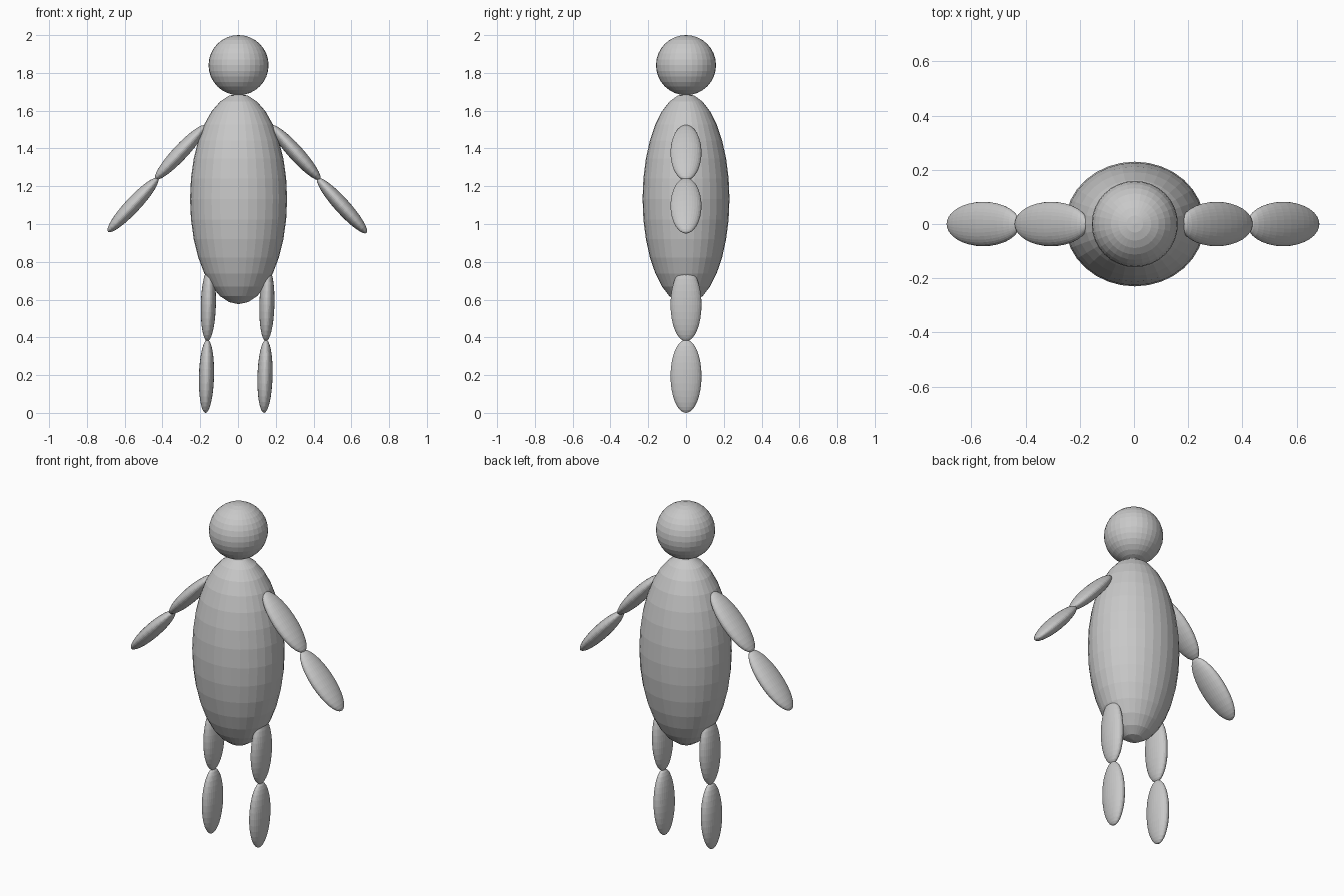
import bpy
import math

if "Cube" in bpy.data.objects:
    bpy.data.objects.remove(bpy.data.objects["Cube"])

grey = bpy.data.materials.new("plain_grey")
grey.diffuse_color = (0.58, 0.58, 0.58, 1)
grey.use_nodes = True
grey.node_tree.nodes["Principled BSDF"].inputs["Base Color"].default_value = grey.diffuse_color


def ellipsoid(name, centre, semi_axes, tilt=0.0):
    """Flat-faced ellipsoid, tilted about the y axis (degrees)."""
    bpy.ops.mesh.primitive_uv_sphere_add(
        segments=32, ring_count=16, radius=1, location=centre,
        rotation=(0, math.radians(tilt), 0))
    ob = bpy.context.object
    ob.name = name
    ob.scale = semi_axes
    ob.data.materials.append(grey)
    return ob


def limb(name, parts, first, second, tilt):
    """Two equal flattened segments meeting end to end in the xz plane."""
    for part, (x, z) in zip(parts, (first, second)):
        ellipsoid(f"{name}_{part}", (x, 0, z), (0.040, 0.082, 0.194), tilt)


# Head and torso
ellipsoid("head", (0.003, 0, 1.841), (0.159, 0.159, 0.159))
ellipsoid("torso", (0.003, 0, 1.133), (0.257, 0.23, 0.557))

# Arms, spread outwards
ARM = ("upper_arm", "forearm")
limb("right", ARM, (0.305, 1.378), (0.551, 1.097), -42)
limb("left", ARM, (-0.305, 1.379), (-0.556, 1.101), 43)

# Legs, both leaning slightly to the same side
LEG = ("thigh", "shin")
for name, x in (("right", 0.153), ("left", -0.157)):
    limb(name, LEG, (x, 0.573), (x - 0.01, 0.194), 1.5)
